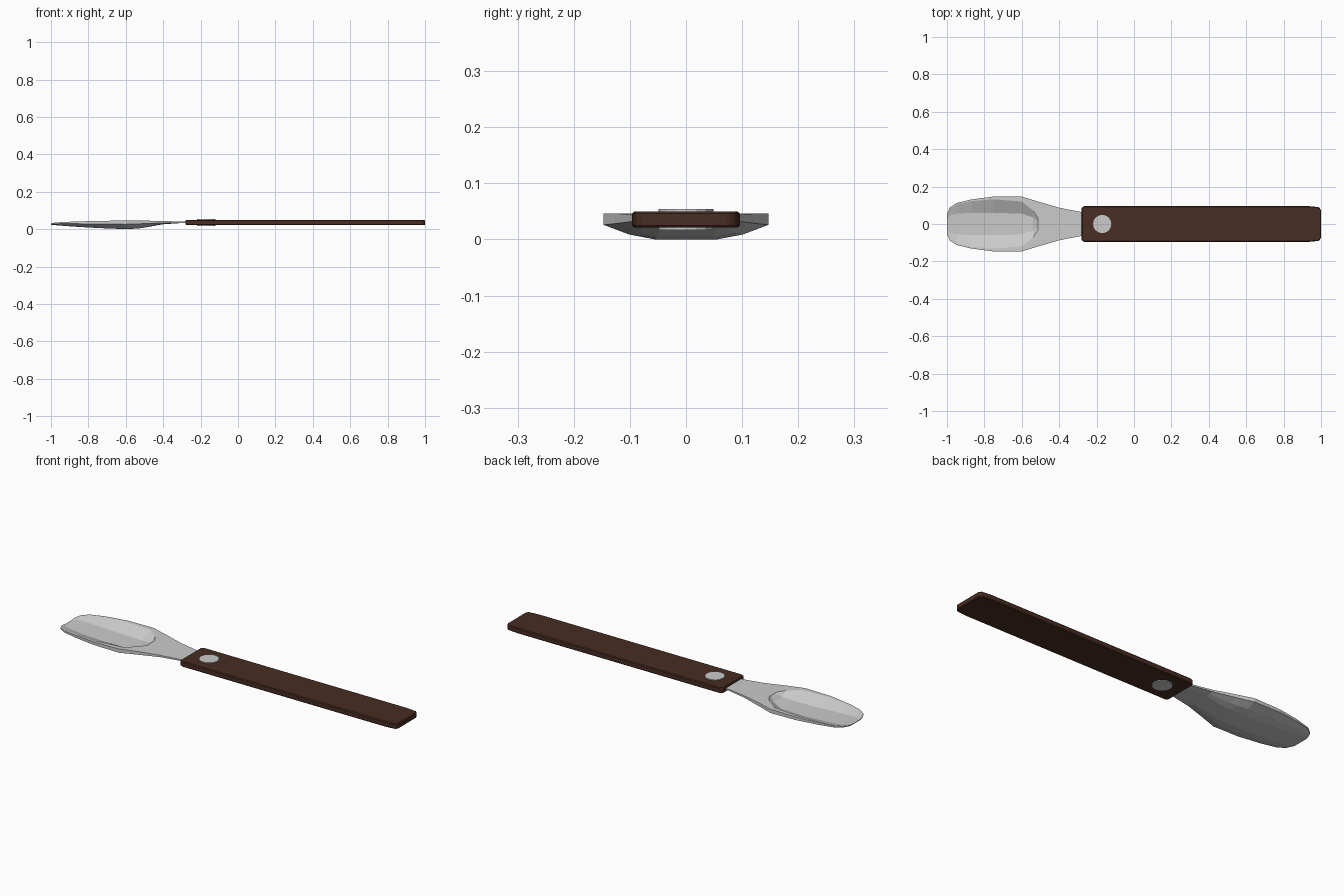
import bpy, bmesh, math

if "Cube" in bpy.data.objects:
    bpy.data.objects.remove(bpy.data.objects["Cube"])


def material(name, colour):
    m = bpy.data.materials.new(name)
    m.diffuse_color = (*colour, 1)
    m.use_nodes = True
    m.node_tree.nodes["Principled BSDF"].inputs["Base Color"].default_value = m.diffuse_color
    return m


def finish(bm, name, mat=None):
    bmesh.ops.recalc_face_normals(bm, faces=bm.faces)
    mesh = bpy.data.meshes.new(name)
    bm.to_mesh(mesh)
    bm.free()
    ob = bpy.data.objects.new(name, mesh)
    bpy.context.collection.objects.link(ob)
    if mat:
        mesh.materials.append(mat)
    return ob


def prism(name, outline, z0, z1, mat=None):
    bm = bmesh.new()
    low = [bm.verts.new((x, y, z0)) for x, y in outline]
    top = [bm.verts.new((x, y, z1)) for x, y in outline]
    bm.faces.new(low)
    bm.faces.new(top)
    n = len(outline)
    for i in range(n):
        j = (i + 1) % n
        bm.faces.new((low[i], low[j], top[j], top[i]))
    return finish(bm, name, mat)


wood = material("dark_wood", (0.065, 0.026, 0.016))

# Flat wooden handle with clipped ends
half = [(-0.28, 0.088), (-0.265, 0.096), (0.93, 0.096), (0.99, 0.09), (1.0, 0.075)]
handle = prism("handle", half + [(x, -y) for x, y in reversed(half)], 0.021, 0.05, wood)
bev = handle.modifiers.new("edge_bevel", "BEVEL")
bev.width = 0.004
bev.segments = 1
bev.limit_method = "ANGLE"

# Rivet through the handle
circle = [(-0.17 + 0.049 * math.cos(math.tau * i / 16), 0.049 * math.sin(math.tau * i / 16))
          for i in range(16)]
prism("rivet", circle, 0.017, 0.054)

# Scooped blade, lofted from mirrored sections:
# x, rim half width, rim top, rim bottom, belly half width, belly z, scoop half width, floor half width, floor z
sections = [
    (-0.20, 0.050, 0.041, 0.034, 0.030, 0.034, 0.020, 0.010, 0.041),
    (-0.28, 0.064, 0.041, 0.034, 0.035, 0.034, 0.025, 0.012, 0.041),
    (-0.40, 0.087, 0.043, 0.033, 0.045, 0.026, 0.030, 0.015, 0.043),
    (-0.513, 0.120, 0.046, 0.029, 0.050, 0.006, 0.032, 0.016, 0.046),
    (-0.54, 0.128, 0.046, 0.028, 0.053, 0.003, 0.072, 0.035, 0.026),
    (-0.60, 0.147, 0.046, 0.026, 0.055, 0.000, 0.120, 0.055, 0.012),
    (-0.75, 0.147, 0.044, 0.028, 0.055, 0.006, 0.132, 0.060, 0.013),
    (-0.87, 0.131, 0.041, 0.029, 0.055, 0.013, 0.122, 0.060, 0.018),
    (-0.95, 0.112, 0.037, 0.029, 0.055, 0.019, 0.105, 0.055, 0.023),
    (-0.985, 0.088, 0.034, 0.028, 0.050, 0.022, 0.080, 0.045, 0.026),
    (-1.00, 0.055, 0.030, 0.027, 0.035, 0.024, 0.048, 0.028, 0.027),
]
bm = bmesh.new()
rings = []
for x, w, zt, zl, wb, zb, wi, wf, zf in sections:
    side = [(wf, zf), (wi, zt), (w, zt), (w, zl), ((w + wb) / 2, (zl + 2 * zb) / 3), (wb, zb)]
    ring = side + [(-y, z) for y, z in reversed(side)]
    rings.append([bm.verts.new((x, y, z)) for y, z in ring])
for a, b in zip(rings, rings[1:]):
    for i in range(len(a)):
        j = (i + 1) % len(a)
        bm.faces.new((a[i], a[j], b[j], b[i]))
bm.faces.new(rings[0])
bm.faces.new(rings[-1])
finish(bm, "scoop_blade")
